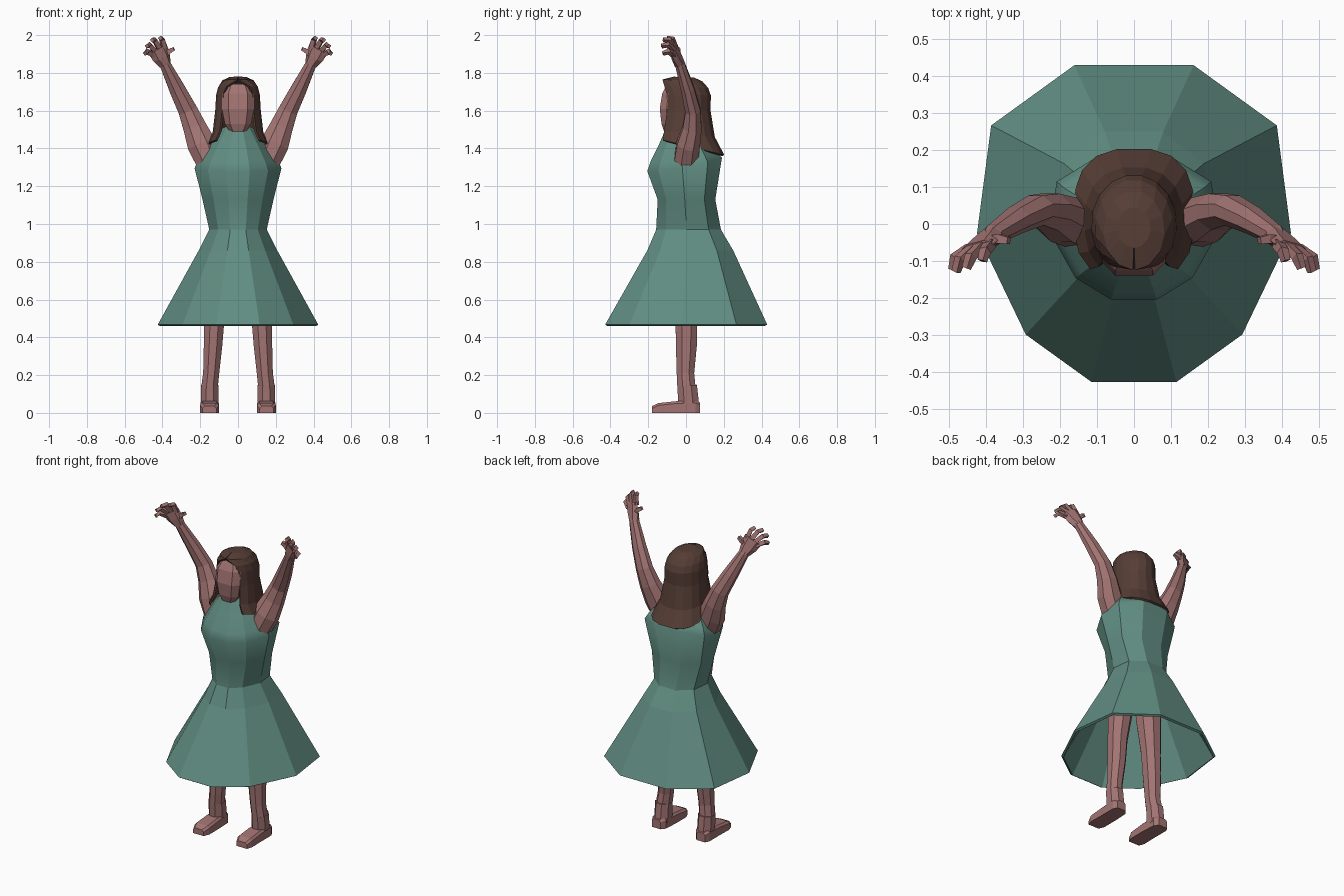
import bpy, bmesh, math
from mathutils import Vector


def material(name, rgb):
    m = bpy.data.materials.new(name)
    m.diffuse_color = (*rgb, 1)
    return m


SKIN = material("skin", (0.36, 0.175, 0.17))
GREEN = material("dress green", (0.12, 0.27, 0.225))
BROWN = material("hair brown", (0.092, 0.047, 0.036))


def loft(name, rings, mat, cap_start=True, cap_end=True, closed=True,
         mirror=False, thickness=0, smooth_from=None):
    """Skin rings; from row smooth_from on, shade smooth along the rows only."""
    bm = bmesh.new()
    vs = [[bm.verts.new(p) for p in ring] for ring in rings]
    n = len(rings[0])
    for k, (a, b) in enumerate(zip(vs, vs[1:])):
        for i in range(n if closed else n - 1):
            j = (i + 1) % n
            f = bm.faces.new((a[i], a[j], b[j], b[i]))
            f.smooth = smooth_from is not None and k >= smooth_from
            bm.edges.get((a[i], b[i])).smooth = False
    if cap_start:
        bm.faces.new(vs[0][::-1])
    if cap_end:
        bm.faces.new(vs[-1])
    if cap_start and cap_end:
        bmesh.ops.recalc_face_normals(bm, faces=bm.faces)
    mesh = bpy.data.meshes.new(name)
    bm.to_mesh(mesh)
    bm.free()
    ob = bpy.data.objects.new(name, mesh)
    bpy.context.collection.objects.link(ob)
    mesh.materials.append(mat)
    if thickness:
        mod = ob.modifiers.new("thickness", 'SOLIDIFY')
        mod.thickness = thickness
        mod.offset = -1
    if mirror:
        ob.modifiers.new("mirror", 'MIRROR')
    return ob


def shaped_rings(half, table):
    """Rings from a half outline (front to back) and rows of
    z front, z back, half width, y front, y back."""
    outline = half + [(-x, y) for x, y in reversed(half)]
    rings = []
    for zf, zb, hx, yf, yb in table:
        ring = []
        for x, y in outline:
            t = (y + 1) / 2
            ring.append((x * hx, yf + (yb - yf) * t, zf + (zb - zf) * t * t))
        rings.append(ring)
    return rings


def tube(name, path, wide, mat, sides=8, turn=0.5):
    """Mirrored limb along rows of x, y, z, half width, half depth."""
    pts = [Vector(r[:3]) for r in path]
    rings = []
    for k, row in enumerate(path):
        t = (pts[min(k + 1, len(pts) - 1)] - pts[max(k - 1, 0)]).normalized()
        w = Vector(wide)
        w = (w - t * w.dot(t)).normalized()
        d = t.cross(w)
        ring = []
        for i in range(sides):
            a = 2 * math.pi * (i + turn) / sides
            ring.append(pts[k] + w * math.cos(a) * row[3] + d * math.sin(a) * row[4])
        rings.append(ring)
    return loft(name, rings, mat, mirror=True)


# Dress: ten-sided, open at the hem, bodice smooth from the waist up
decagon = [(0.27, -1), (0.69, -0.7), (1, -0.06), (0.91, 0.62), (0.38, 1)]
loft("dress", shaped_rings(decagon, [
    (0.467, 0.467, 0.425, -0.428, 0.43),
    (0.86, 0.86, 0.208, -0.205, 0.25),
    (0.97, 0.97, 0.152, -0.158, 0.185),
    (1.13, 1.13, 0.188, -0.15, 0.155),
    (1.28, 1.35, 0.23, -0.205, 0.19),
    (1.33, 1.385, 0.208, -0.188, 0.165),
    (1.41, 1.43, 0.158, -0.148, 0.12),
    (1.52, 1.47, 0.08, -0.10, 0.08),
]), GREEN, cap_start=False, thickness=0.015, smooth_from=2)

# Neck and head
octagon = [(0.45, -1), (1, -0.6), (1, 0.3), (0.5, 1)]
loft("neck", shaped_rings(octagon, [
    (1.44, 1.44, 0.05, -0.06, 0.06), (1.58, 1.58, 0.045, -0.06, 0.05)]), SKIN)
face = [(0.6, -0.95), (1, -0.66), (1, 0.3), (0.5, 1)]
loft("head", shaped_rings(face, [
    (1.49, 1.53, 0.045, -0.12, 0.05),
    (1.53, 1.55, 0.07, -0.135, 0.08),
    (1.61, 1.61, 0.085, -0.145, 0.10),
    (1.69, 1.69, 0.085, -0.132, 0.10),
    (1.74, 1.74, 0.06, -0.105, 0.08)]), SKIN)


def bulge(v, power):
    return math.copysign(abs(v) ** power, v)


# Hair: shell that leaves the face open; rows end with the opening angle
# and the roundness
hair_rings = []
for zf, zb, hx, yf, yb, gap, power in [
        (1.452, 1.365, 0.165, -0.155, 0.205, 40, 0.75),
        (1.50, 1.46, 0.135, -0.15, 0.155, 42, 0.85),
        (1.60, 1.60, 0.121, -0.138, 0.132, 44, 1),
        (1.69, 1.68, 0.116, -0.138, 0.134, 42, 1),
        (1.73, 1.72, 0.107, -0.136, 0.12, 34, 1),
        (1.765, 1.755, 0.083, -0.125, 0.09, 2, 1),
        (1.78, 1.775, 0.045, -0.065, 0.045, 1, 1)]:
    ring = []
    for i in range(14):
        a = math.radians(gap + (360 - 2 * gap) * i / 13)
        t = (1 - bulge(math.cos(a), power)) / 2
        ring.append((hx * bulge(math.sin(a), power), yf + (yb - yf) * t,
                     zf + (zb - zf) * t))
    hair_rings.append(ring)
loft("hair", hair_rings, BROWN, cap_start=False, closed=False, thickness=0.012)

# Raised arms
tube("arm", [
    (0.155, 0.00, 1.335, 0.075, 0.068),
    (0.192, 0.012, 1.42, 0.082, 0.066),
    (0.228, 0.033, 1.51, 0.067, 0.054),
    (0.265, 0.037, 1.60, 0.055, 0.044),
    (0.32, 0.01, 1.71, 0.046, 0.038),
    (0.383, -0.03, 1.84, 0.032, 0.028),
    (0.39, -0.037, 1.86, 0.03, 0.022)], (1, 0, -0.5), SKIN)

# Hands
fan = (0.06, -0.015, -0.04)
tube("palm", [
    (0.385, -0.033, 1.845, 0.034, 0.028),
    (0.405, -0.05, 1.885, 0.05, 0.024),
    (0.426, -0.065, 1.928, 0.056, 0.018)], fan, SKIN, sides=6, turn=0)
for name, base, middle, tip in [
        ("index_finger", (0.39, -0.055, 1.93), (0.403, -0.073, 1.979), (0.411, -0.10, 1.984)),
        ("middle_finger", (0.416, -0.062, 1.93), (0.442, -0.088, 1.974), (0.454, -0.12, 1.974)),
        ("ring_finger", (0.436, -0.066, 1.915), (0.471, -0.096, 1.949), (0.482, -0.129, 1.942)),
        ("little_finger", (0.444, -0.066, 1.895), (0.484, -0.093, 1.914), (0.491, -0.122, 1.902)),
        ("thumb", (0.395, -0.045, 1.885), (0.362, -0.04, 1.915), (0.339, -0.045, 1.928))]:
    tube(name, [(*base, 0.018, 0.018), (*middle, 0.017, 0.017), (*tip, 0.013, 0.013)],
         fan if name != "thumb" else (0, 1, 0), SKIN, sides=4)

# Legs
tube("leg", [
    (0.15, 0.01, 0.06, 0.05, 0.055),
    (0.15, 0.002, 0.14, 0.047, 0.052),
    (0.142, -0.003, 0.21, 0.046, 0.05),
    (0.132, 0.002, 0.36, 0.053, 0.06),
    (0.125, 0.002, 0.50, 0.058, 0.062),
    (0.105, 0.005, 0.72, 0.075, 0.08),
    (0.085, 0.01, 0.92, 0.075, 0.085)], (1, 0, 0), SKIN)

# Ankles
tube("ankle", [(0.15, 0.015, 0.03, 0.051, 0.06), (0.15, 0.006, 0.145, 0.05, 0.056)],
     (1, 0, 0), SKIN)

# Feet: rows of y, inner x, outer x, top z
foot_rings = []
for y, x0, x1, z in [(0.075, 0.125, 0.185, 0.055), (0.05, 0.105, 0.198, 0.065),
                     (-0.05, 0.10, 0.198, 0.062),
                     (-0.145, 0.10, 0.20, 0.052), (-0.18, 0.115, 0.188, 0.036)]:
    c = 0.012
    foot_rings.append([(x0, y, 0), (x1, y, 0), (x1, y, z - c), (x1 - c, y, z),
                       (x0 + c, y, z), (x0, y, z - c)])
loft("foot", foot_rings, SKIN, mirror=True)
